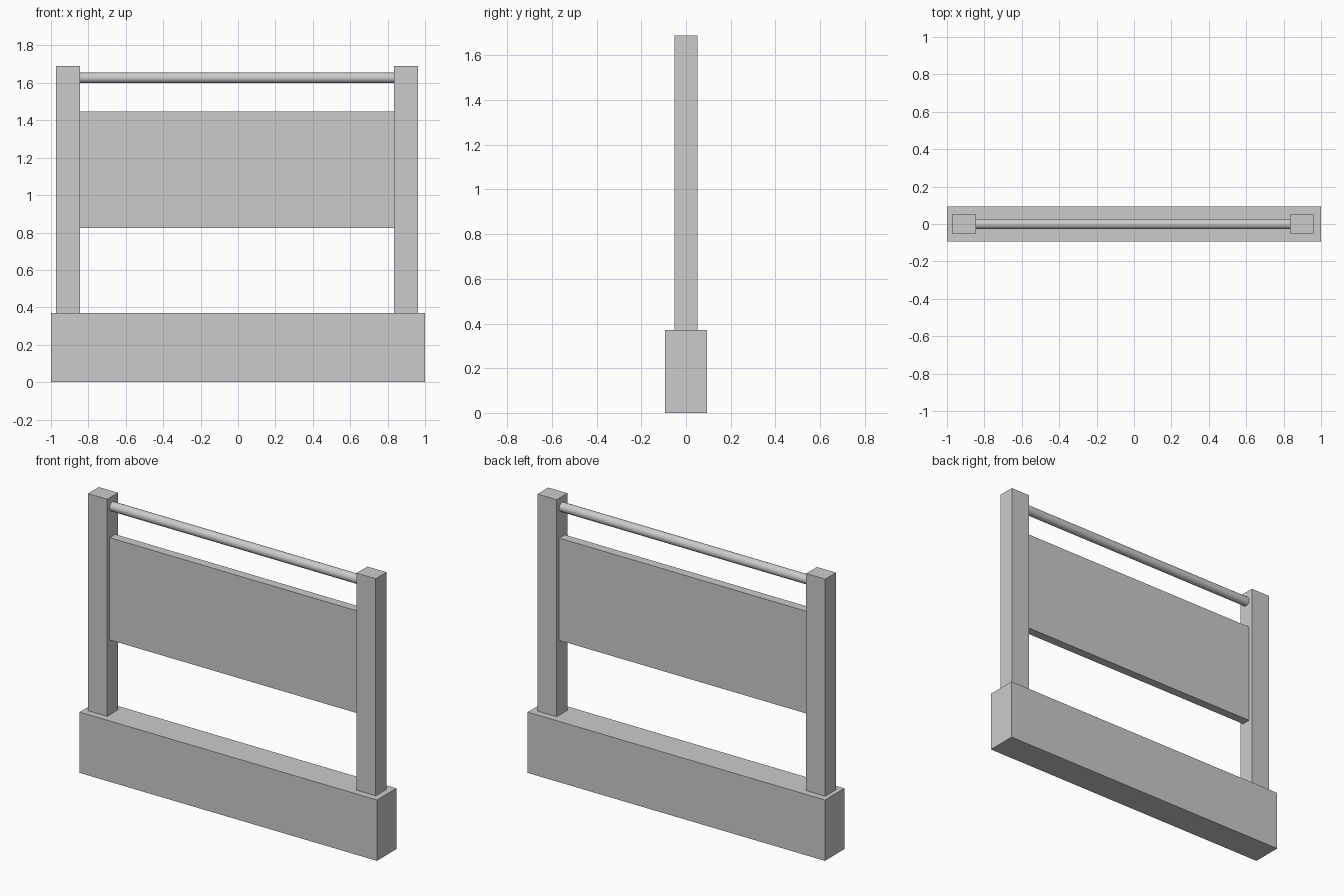
import bpy
from math import pi

if "Cube" in bpy.data.objects:
    bpy.data.objects.remove(bpy.data.objects["Cube"])

CX = -0.005          # the upper frame sits slightly left of the base centre
INNER, OUTER = 0.839, 0.968
BASE_TOP, POST_TOP = 0.37, 1.69


def box(name, x0, x1, half_depth, z0, z1):
    bpy.ops.mesh.primitive_cube_add(size=1, location=((x0 + x1) / 2, 0, (z0 + z1) / 2))
    ob = bpy.context.object
    ob.name = name
    ob.scale = (x1 - x0, 2 * half_depth, z1 - z0)
    bpy.ops.object.transform_apply(location=False, rotation=False, scale=True)
    return ob


# Plinth
box("base", -1, 1, 0.093, 0, BASE_TOP)

# Uprights
box("left_post", CX - OUTER, CX - INNER, 0.052, BASE_TOP, POST_TOP)
box("right_post", CX + INNER, CX + OUTER, 0.052, BASE_TOP, POST_TOP)

# Panel held between the posts
box("panel", CX - INNER, CX + INNER, 0.027, 0.825, 1.447)

# Round top rail
bpy.ops.mesh.primitive_cylinder_add(vertices=32, radius=0.028, depth=2 * INNER,
                                    location=(CX, 0, 1.627), rotation=(0, pi / 2, 0))
bpy.context.object.name = "top_rail"
bpy.ops.object.shade_smooth_by_angle()
